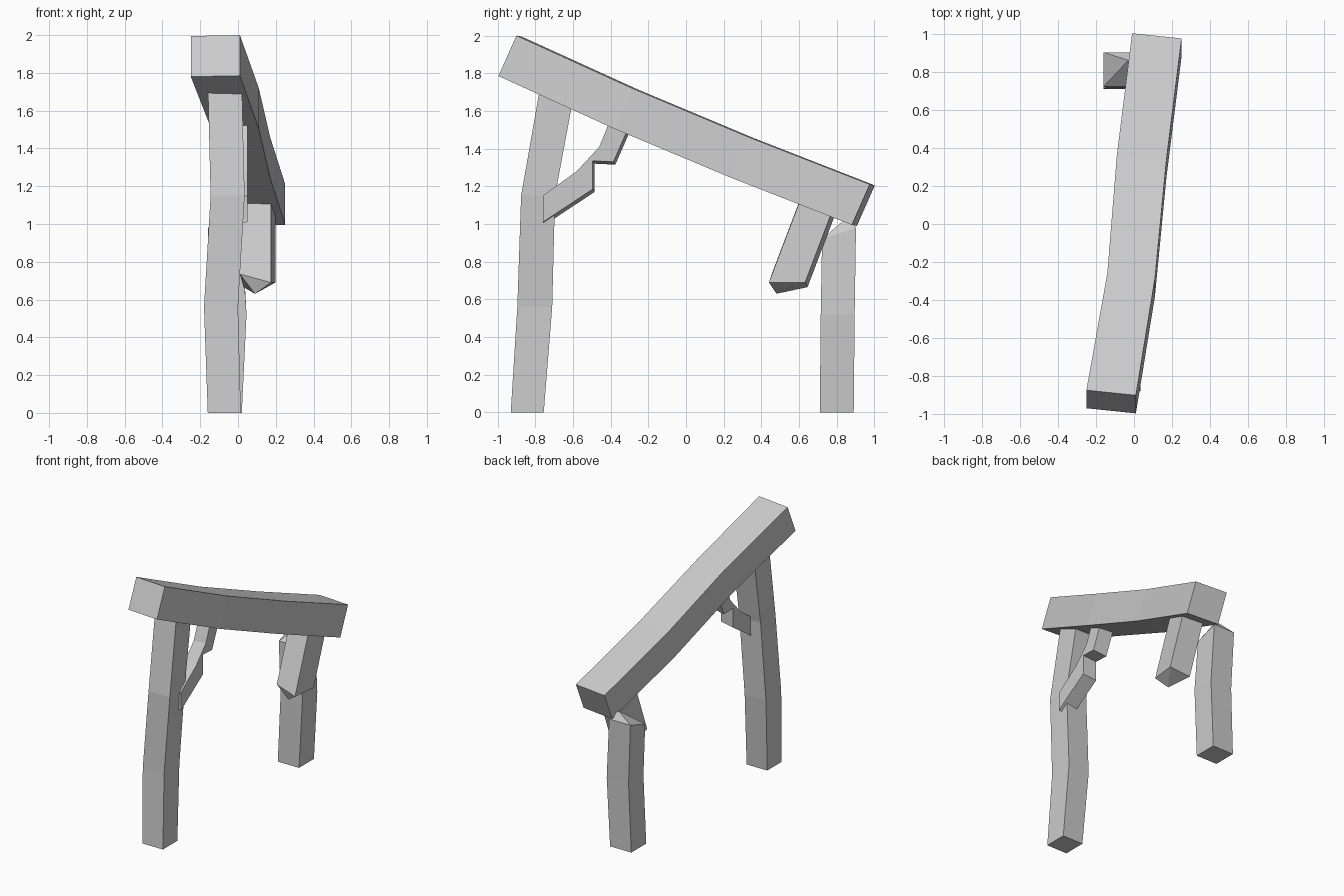
import bpy, bmesh

if "Cube" in bpy.data.objects:
    bpy.data.objects.remove(bpy.data.objects["Cube"])


def loft(name, rings, tip_start=None, tip_end=None):
    """Skin a list of equal-sized vertex rings; ends are flat caps or broken points."""
    bm = bmesh.new()
    vr = [[bm.verts.new(p) for p in r] for r in rings]
    n = len(vr[0])
    for a, b in zip(vr, vr[1:]):
        for i in range(n):
            j = (i + 1) % n
            bm.faces.new((a[i], a[j], b[j], b[i]))
    for ring, tip in ((vr[0], tip_start), (vr[-1], tip_end)):
        if tip:
            t = bm.verts.new(tip)
            for i in range(n):
                bm.faces.new((ring[i], ring[(i + 1) % n], t))
        else:
            bm.faces.new(ring)
    bmesh.ops.recalc_face_normals(bm, faces=bm.faces)
    me = bpy.data.meshes.new(name)
    bm.to_mesh(me)
    bm.free()
    ob = bpy.data.objects.new(name, me)
    bpy.context.collection.objects.link(ob)
    return ob


def square(x0, x1, y0, y1, z0, z1=None):
    """Post section; z0 is the front height, z1 the back height."""
    z1 = z0 if z1 is None else z1
    return [(x0, y0, z0), (x1, y0, z0), (x1, y1, z1), (x0, y1, z1)]


# sloping, slightly bent top beam: x left, x right, y and z of the top right edge
beam = []
for xl, xr, y, z in ((-.25, .01, -.90, 2.0), (-.14, .11, -.285, 1.72),
                     (-.09, .17, .335, 1.46), (-.01, .25, .975, 1.21)):
    beam.append([(xl, y + .027, z - .005), (xr, y, z),
                 (xr, y - .095, z - .215), (xl, y - .068, z - .22)])
loft("top_beam", beam)

# tall front post, running up into the beam
loft("front_post", [square(-.16, .015, -.93, -.755, 0),
                    square(-.18, .0, -.895, -.71, .56),
                    square(-.145, .035, -.875, -.695, 1.15),
                    square(-.16, .02, -.77, -.583, 1.75)])

# short back post with a splintered top
loft("back_post", [square(-.16, .02, .71, .89, 0),
                   square(-.14, .045, .715, .895, .52),
                   square(-.16, .02, .722, .902, .92, .98)],
     tip_end=(-.03, .86, 1.04))

# broken back brace hanging from the beam
low = [(.01, .455, .735), (.175, .44, .69), (.198, .632, .69), (.03, .645, .665)]
loft("back_brace", [low, [(x, y + .19, z + .50) for x, y, z in low]],
     tip_start=(.09, .48, .63))

# cracked front brace between post and beam: stepped side profile (y, z)
profile = [(-.76, 1.01), (-.495, 1.185), (-.495, 1.335), (-.385, 1.33), (-.28, 1.57),
           (-.395, 1.57), (-.46, 1.41), (-.58, 1.28), (-.76, 1.15)]
loft("front_brace", [[(.05, y, z) for y, z in profile],
                     [(-.06, y + .01, z - .015) for y, z in profile]])
